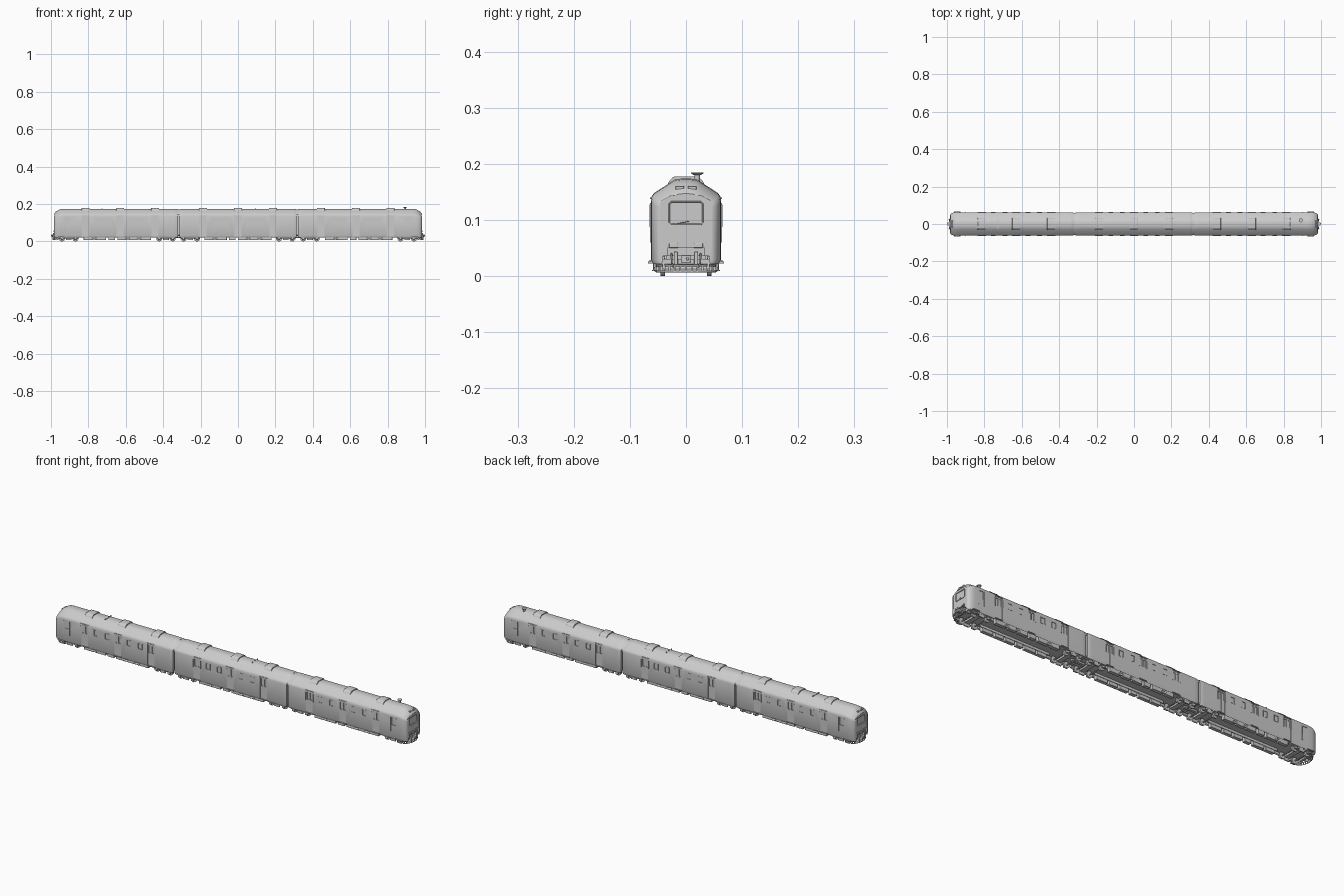
import bpy, bmesh, math
from mathutils import Matrix, Vector

if "Cube" in bpy.data.objects:
    bpy.data.objects.remove(bpy.data.objects["Cube"])


def finish(name, bm, bevel=0):
    bmesh.ops.recalc_face_normals(bm, faces=bm.faces)
    me = bpy.data.meshes.new(name)
    bm.to_mesh(me)
    bm.free()
    ob = bpy.data.objects.new(name, me)
    bpy.context.collection.objects.link(ob)
    if bevel:
        m = ob.modifiers.new("bevel", 'BEVEL')
        m.width, m.segments = bevel, 2
    return ob


def boxes(name, items, bevel=0):
    """items: (centre x, y, z, size x, y, z)"""
    bm = bmesh.new()
    for x, y, z, a, b, c in items:
        bmesh.ops.create_cube(bm, size=1, matrix=Matrix.Translation((x, y, z)) @ Matrix.Diagonal((a, b, c, 1)))
    return finish(name, bm, bevel)


def cyls(name, items, axis='Z', sides=20):
    """items: (x, y, z, bottom radius, top radius, length)"""
    rot = {'Z': Matrix(), 'X': Matrix.Rotation(math.pi / 2, 4, 'Y'), 'Y': Matrix.Rotation(math.pi / 2, 4, 'X')}[axis]
    bm = bmesh.new()
    for x, y, z, r1, r2, h in items:
        bmesh.ops.create_cone(bm, cap_ends=True, segments=sides, radius1=r1, radius2=r2, depth=h,
                              matrix=Matrix.Translation((x, y, z)) @ rot)
    return finish(name, bm)


def loft(name, sections, bevel=0):
    """sections: (x, closed loop of (y, z))"""
    bm = bmesh.new()
    rings = [[bm.verts.new((x, y, z)) for y, z in pts] for x, pts in sections]
    n = len(rings[0])
    for a, b in zip(rings, rings[1:]):
        for i in range(n):
            bm.faces.new((a[i], a[(i + 1) % n], b[(i + 1) % n], b[i]))
    bm.faces.new(rings[0])
    bm.faces.new(rings[-1])
    return finish(name, bm, bevel)


def tube(name, pts, r):
    cu = bpy.data.curves.new(name, 'CURVE')
    cu.dimensions, cu.bevel_depth, cu.bevel_resolution = '3D', r, 2
    sp = cu.splines.new('POLY')
    sp.points.add(len(pts) - 1)
    for p, co in zip(sp.points, pts):
        p.co = (*co, 1)
    ob = bpy.data.objects.new(name, cu)
    bpy.context.collection.objects.link(ob)


def carve(ob, cutter):
    m = ob.modifiers.new("cut", 'BOOLEAN')
    m.operation, m.object, m.solver = 'DIFFERENCE', cutter, 'EXACT'
    dg = bpy.context.evaluated_depsgraph_get()
    me = bpy.data.meshes.new_from_object(ob.evaluated_get(dg))
    ob.modifiers.clear()
    ob.data = me
    bpy.data.objects.remove(cutter)


def mirror(half):
    return half + [(-y, z) for y, z in reversed(half)]


def section(w=0.0625, top=0.174):
    """car cross-section: hollow skirt, straight sides, sloped roof"""
    half = [(.010, .036), (.055, .036), (.055, .026), (.059, .022), (.0625, .030), (.0625, .136),
            (.0612, .142), (.057, .148), (.028, .167), (.020, .172), (.008, .174)]
    k, t = w / .0625, (top - .1) / .074
    return mirror([(y * k, z if z < .1 else .1 + (z - .1) * t) for y, z in half])


# three cars: (name, inner/left section list, door centres, window centres)
cab = [(.322, .060, .171), (.33, .0622, .1735), (.345, .0625, .174), (.93, .0625, .174), (.95, .0625, .172),
       (.963, .0615, .166), (.974, .058, .158), (.981, .053, .151), (.984, .047, .147)]
mid = [(-.313, .060, .171), (-.305, .0622, .1735), (-.29, .0625, .174),
       (.29, .0625, .174), (.305, .0622, .1735), (.313, .060, .171)]
cab_doors, mid_doors = (.443, .63, .815), (-.187, 0, .187)
cab_wins, mid_wins = (.505, .567, .69, .752), (-.124, -.062, .062, .124)
cars = [("rear_car", cab, cab_doors, cab_wins, -1, (.385, .905)),
        ("middle_car", mid, mid_doors, mid_wins, 1, (-.255, .255)),
        ("front_car", cab, cab_doors, cab_wins, 1, (.385, .905))]
YS = (-1, 1)

for name, secs, doors, wins, s, bogies in cars:
    body = loft(name + "_body", [(s * x, section(w, t)) for x, w, t in secs])
    # door recesses, then all window recesses
    carve(body, boxes("cut", [(s * x, q * .0635, .082, .038, .006, .108) for x in doors for q in YS]))
    cuts = [(s * x, q * .0635, .111, .022, .007, .028) for x in wins for q in YS]
    cuts += [(s * x + o, q * .061, .111, .011, .008, .036) for x in doors for o in (-.0095, .0095) for q in YS]
    if secs is cab:
        cuts += [(s * .915, q * .0635, .111, .022, .007, .038) for q in YS]
        cuts += [(s * .985, 0, .036, .02, .064, .03)]
    carve(body, boxes("cut", cuts))
    if secs is cab:
        # octagonal face recess and windscreen opening
        face = mirror([(.042, .062), (.046, .07), (.046, .132), (.036, .1435)])
        carve(body, loft("cut", [(s * .9815, face), (s * .995, face)]))
        carve(body, boxes("cut", [(s * .985, 0, .1125, .014, .060, .040)], 0.005))

    # door middle seam, grab rails, sills and small rain canopies
    boxes(name + "_door_seams", [(s * x, q * .0605, .082, .002, .002, .106) for x in doors for q in YS])
    boxes(name + "_door_rails", [(s * x + o, q * .0632, .108, .003, .003, .04)
                                 for x in doors for o in (-.021, .021) for q in YS])
    boxes(name + "_door_sills", [(s * x, q * .0625, .027, .042, .005, .003) for x in doors for q in YS])
    boxes(name + "_door_canopies", [(s * x, q * .0615, .139, .044, .005, .003) for x in doors for q in YS])
    # window frames
    frames = []
    for x in wins:
        for q in YS:
            frames += [(s * x, q * .0627, .111 + o, .025, .0015, .002) for o in (-.0145, .0145)]
            frames += [(s * x + o, q * .0627, .111, .002, .0015, .029) for o in (-.0115, .0115)]
    boxes(name + "_window_frames", frames)
    # roof units over the doors
    unit = mirror([(.034, .160), (.031, .168), (.023, .1765), (.020, .178)])
    for x in doors:
        loft(name + "_roof_unit", [(s * x - .021, unit), (s * x + .021, unit)], 0.001)

    # underfloor equipment along both sides and centre beam
    c = 0 if secs is mid else s * .645
    gear = [(-.155, .05), (-.09, .06), (-.03, .035), (.025, .05), (.085, .045), (.15, .06)]
    boxes(name + "_underfloor_boxes", [(c + o, q * .045, .022, l, .018, .028) for o, l in gear for q in YS], 0.001)
    boxes(name + "_underfloor_beams", [(c, q * .036, .03, .39, .004, .012) for q in YS])
    cyls(name + "_air_tanks", [(c + o, q * .0525, .014, .005, .005, .026)
                               for o in (-.122, .055, .117) for q in YS], 'X', 16)

    # bogies
    for b in bogies:
        b *= s
        axles = (b - .036, b + .036)
        cyls(name + "_wheels", [(a, q * .042, .0145, .0145, .0145, .006) for a in axles for q in YS], 'Y', 24)
        cyls(name + "_wheel_flanges", [(a, q * .038, .016, .016, .016, .002) for a in axles for q in YS], 'Y', 24)
        cyls(name + "_axles", [(a, 0, .0145, .003, .003, .09) for a in axles], 'Y', 12)
        boxes(name + "_bogie_frame",
              [(b, q * .051, .0195, .10, .005, .006) for q in YS] +
              [(b, q * .051, .012, .03, .006, .01) for q in YS] +
              [(a, q * .052, .0145, .013, .008, .012) for a in axles for q in YS] +
              [(b, 0, .026, .025, .10, .01)], 0.0007)
        cyls(name + "_bogie_springs", [(b + o, q * .052, .026, .004, .004, .012)
                                       for o in (-.018, .018) for q in YS], 'Z', 12)

# gangways between the cars: inset bellows with roof cover
for s in YS:
    x = s * .3175
    low = mirror([(.045, .030), (.050, .035), (.050, .150), (.030, .163)])
    loft("gangway", [(x - .008, low), (x + .008, low)])
    roof = mirror([(.0575, .135), (.0575, .143), (.055, .147), (.026, .166), (.018, .170)])
    loft("gangway_roof", [(x - .008, roof), (x + .008, roof)])
    boxes("car_coupling", [(x, 0, .024, .07, .014, .010)], 0.001)

# cab fronts
for s in YS:
    glass = mirror([(.024, .0945), (.0285, .099), (.0285, .126), (.024, .1305)])
    loft("windscreen", [(s * .976, glass), (s * .9795, glass)])
    f = .982
    rim = [(s * f, y, z) for y, z in mirror([(.026, .092), (.030, .096), (.030, .129), (.026, .133)])]
    tube("windscreen_frame", rim + rim[:1], .0011)
    tube("wiper", [(s * .983, -.018, .093), (s * .983, .006, .098)], .0007)
    # lower lamps and roof lamps
    boxes("headlamp_housing", [(s * .983, q * .022, .0545, .006, .016, .008) for q in YS], 0.001)
    cyls("headlamps", [(s * .986, q * .022 + o, .0545, .003, .003, .003)
                       for q in YS for o in (-.004, .004)], 'X', 16)
    boxes("top_lamps", [(s * .970, q * .011, .157, .012, .015, .007) for q in YS], 0.001)
    # buffer beam, coupler and air hoses
    boxes("buffer_beam", [(s * .972, 0, .026, .012, .10, .010)], 0.001)
    boxes("coupler", [(s * .978, 0, .031, .03, .010, .010), (s * .992, 0, .031, .012, .018, .014)], 0.0015)
    cyls("coupler_pin", [(s * .997, .003, .031, .004, .002, .006)], 'X', 12)
    boxes("coupler_brackets", [(s * .983, q * .018, .032, .012, .007, .024) for q in YS], 0.001)
    for q in YS:
        tube("air_hose", [(s * .98, q * .026, .04), (s * .989, q * .026, .035),
                          (s * .990, q * .025, .022), (s * .984, q * .022, .016)], .0015)
    # curved pilot guard with vertical slats
    arc = [(.955 + .034 * math.cos(a), .052 * math.sin(a)) for a in [math.radians(-80 + 160 * i / 14) for i in range(15)]]
    for z in (.008, .019):
        tube("pilot_rail", [(s * x, y, z) for x, y in arc], .0018)
    boxes("pilot_slats", [(s * x, y, .0135, .003, .003, .011) for x, y in arc])
    boxes("pilot_brackets", [(s * .965, q * .04, .018, .03, .004, .010) for q in YS])
    # cab steps and sand pipes
    boxes("cab_steps", [(s * .945, q * .060, .0245, .035, .015, .003) for q in YS] +
          [(s * .945, q * .056, .010, .025, .010, .002) for q in YS] +
          [(s * .945 + o, q * .058, .017, .002, .002, .015) for q in YS for o in (-.011, .011)])
    boxes("cab_grab_rails", [(s * .915 + o, q * .0635, .095, .002, .002, .07) for q in YS for o in (-.016, .016)])

# roof chimney vent and small aerials
cyls("roof_vent", [(.892, .020, .174, .005, .005, .016), (.892, .020, .1815, .006, .011, .003),
                   (.892, .020, .184, .011, .011, .002)], 'Z', 20)
boxes("roof_strip", [(-.727, 0, .1745, .006, .05, .003)])
cyls("roof_aerials", [(x, y, .174, .0015, .0015, .008) for x in (.095,) for y in (-.02, 0, .02)], 'Z', 10)

# smooth shading with kept edges
bpy.ops.object.select_all(action='DESELECT')
for ob in bpy.data.objects:
    if ob.type == 'MESH':
        ob.select_set(True)
        bpy.context.view_layer.objects.active = ob
bpy.ops.object.shade_smooth_by_angle(angle=math.radians(32))
